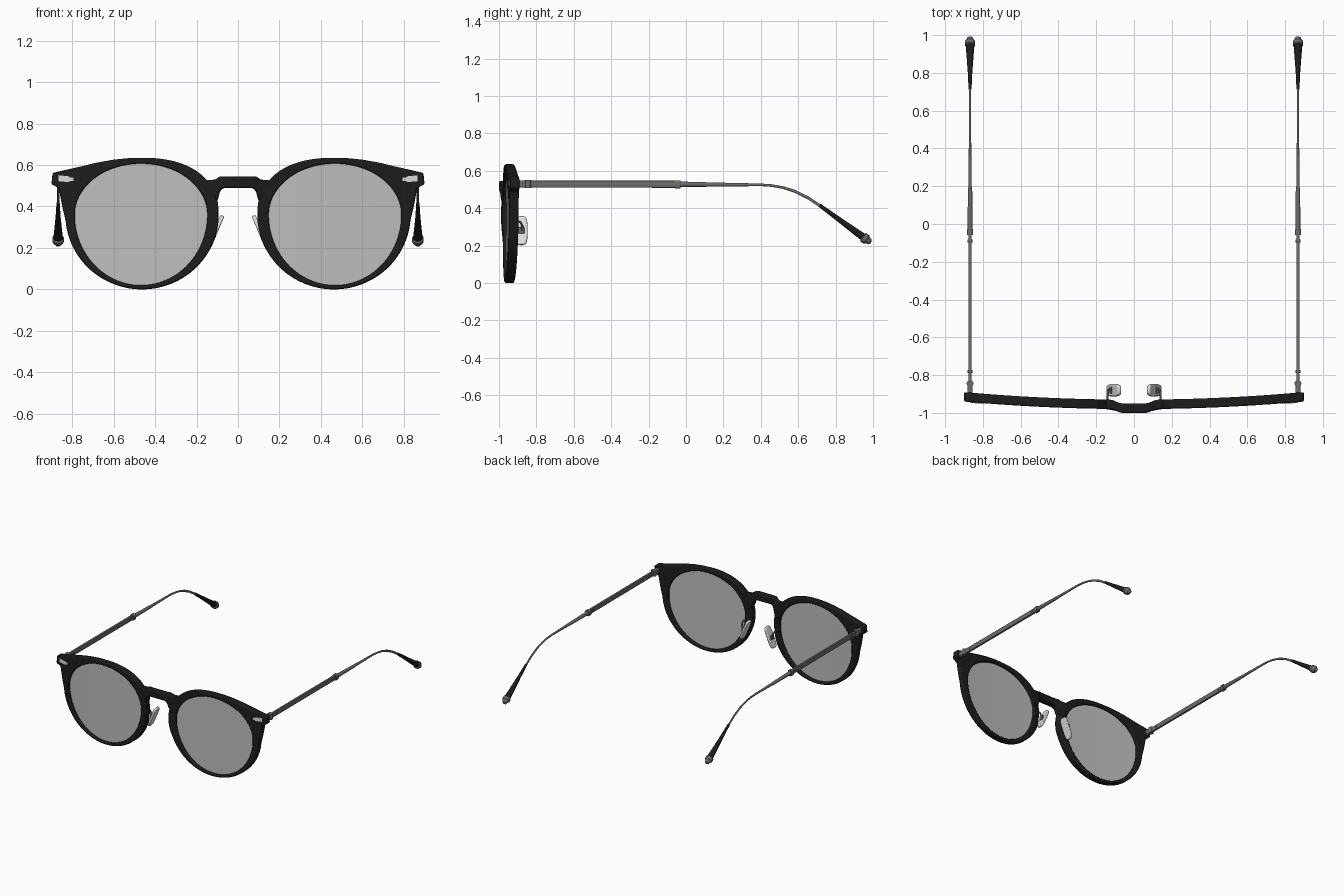
import bpy, bmesh, math
from mathutils import Vector

if "Cube" in bpy.data.objects:
    bpy.data.objects.remove(bpy.data.objects["Cube"])


def material(name, v, a=1.0):
    m = bpy.data.materials.new(name)
    m.diffuse_color = (v, v, v, a)
    m.use_nodes = True
    m.node_tree.nodes["Principled BSDF"].inputs["Base Color"].default_value = m.diffuse_color
    return m


BLACK = material("black_acetate", 0.012)
METAL = material("gunmetal", 0.15)
SILVER = material("silver", 0.72)
PAD = material("clear_pad", 0.72)
LENS = material("grey_lens", 0.52, 0.8)


def finish(name, bm, mat, mirror=True, bevel=0.0):
    bmesh.ops.recalc_face_normals(bm, faces=bm.faces)
    me = bpy.data.meshes.new(name)
    bm.to_mesh(me)
    bm.free()
    me.materials.append(mat)
    ob = bpy.data.objects.new(name, me)
    bpy.context.collection.objects.link(ob)
    bpy.ops.object.select_all(action='DESELECT')
    ob.select_set(True)
    bpy.context.view_layer.objects.active = ob
    bpy.ops.object.shade_smooth_by_angle(angle=math.radians(35))
    if bevel:
        b = ob.modifiers.new("bevel", 'BEVEL')
        b.width, b.segments = bevel, 2
        b.limit_method, b.angle_limit = 'ANGLE', math.radians(50)
    if mirror:
        ob.modifiers.new("mirror", 'MIRROR').use_mirror_merge = False
    return ob


def slab(name, pts, faces, front, back, mat, mirror=True, bevel=0.0):
    """Flat 2D faces given thickness between two surfaces."""
    bm = bmesh.new()
    vf = [bm.verts.new(front(*p)) for p in pts]
    vb = [bm.verts.new(back(*p)) for p in pts]
    edges = {(f[i - 1], f[i]) for f in faces for i in range(len(f))}
    for f in faces:
        bm.faces.new([vf[i] for i in f])
        bm.faces.new([vb[i] for i in reversed(f)])
    for a, b in edges:
        if (b, a) not in edges:
            bm.faces.new([vf[b], vf[a], vb[a], vb[b]])
    return finish(name, bm, mat, mirror, bevel)


def loft(name, path, mat, n=16, power=2.0):
    """Tube through (x, y, z, half width, half height) stations."""
    bm = bmesh.new()
    rings = []
    for i, (x, y, z, rx, rn) in enumerate(path):
        a, b = path[max(i - 1, 0)], path[min(i + 1, len(path) - 1)]
        t = Vector((0, b[1] - a[1], b[2] - a[2])).normalized()
        nrm = Vector((0, -t.z, t.y))
        ring = []
        for k in range(n):
            c, s = superpt(2 * math.pi * (k + 0.5) / n, power)
            ring.append(bm.verts.new(Vector((x + rx * c, y, z)) + nrm * rn * s))
        rings.append(ring)
    for r, q in zip(rings, rings[1:]):
        for k in range(n):
            bm.faces.new([r[k - 1], r[k], q[k], q[k - 1]])
    bm.faces.new(rings[0])
    bm.faces.new(rings[-1])
    return finish(name, bm, mat)


def superpt(t, p):
    c, s = math.cos(t), math.sin(t)
    return (math.copysign(abs(c) ** (2 / p), c), math.copysign(abs(s) ** (2 / p), s))


def box(name, c, size, mat, bevel=0.004):
    x, z, w, h = c[0], c[2], size[0] / 2, size[2] / 2
    pts = [(x - w, z - h), (x + w, z - h), (x + w, z + h), (x - w, z + h)]
    slab(name, pts, [(0, 1, 2, 3)], lambda u, v: (u, c[1] - size[1] / 2, v),
         lambda u, v: (u, c[1] + size[1] / 2, v), mat, True, bevel)


def cylinder(name, c, r, depth, axis, mat):
    bm = bmesh.new()
    bmesh.ops.create_cone(bm, cap_ends=True, segments=16, radius1=r, radius2=r, depth=depth)
    q = Vector((0, 0, 1)).rotation_difference(Vector(axis))
    for v in bm.verts:
        v.co = q @ v.co + Vector(c)
    finish(name, bm, mat)


# Wrapped surface of the front, with the bridge pushed forward
def face_y(x):
    k = min(max((0.13 - abs(x)) / 0.07, 0), 1)
    return -0.98 + 0.04 * (x / 0.9) ** 2 - 0.02 * k * k * (3 - 2 * k)


def at(d):
    return lambda x, z: (x, face_y(x) + d, z)


# Rim: outer outline with end piece, inner edge found along rays
CX, CZ, RX, RT, RB = 0.468, 0.36, 0.32, 0.247, 0.34
corner = [(0.463, 0.635), (0.53, 0.633), (0.6, 0.626), (0.68, 0.612), (0.75, 0.595),
          (0.895, 0.562), (0.9, 0.508), (0.864, 0.488), (0.854, 0.43), (0.842, 0.37)]
outer = []
for a, b in zip(corner, corner[1:]):
    outer += [(a[0] + (b[0] - a[0]) * i / 4, a[1] + (b[1] - a[1]) * i / 4) for i in range(4)]
for i in range(81):
    t = -0.08 - (1.5 * math.pi - 0.08) * i / 81
    upper = math.sin(t) > 0
    c, s = superpt(t, 2.3 if upper else 2)
    outer.append((0.463 + 0.37 * c, CZ + (0.275 if upper else 0.36) * s))
inner = []
for x, z in outer:
    dx, dz = x - CX, z - CZ
    k = 1 / math.hypot(dx / RX, dz / (RT if dz > 0 else RB))
    inner.append((CX + dx * k, CZ + dz * k))
n = len(outer)
slab("rim", outer + inner, [((i + 1) % n, i, n + i, n + (i + 1) % n) for i in range(n)],
     at(0), at(0.05), BLACK, True, 0.007)

# Keyhole bridge
half = [(0, .545, .49), (.03, .545, .49), (.065, .545, .49), (.078, .545, .483), (.088, .544, .468),
        (.095, .54, .44), (.11, .53, .41), (.13, .528, .41), (.15, .528, .42)]
cols = [(-x, a, b) for x, a, b in half[:0:-1]] + half
pts = [(x, a) for x, a, b in cols] + [(x, b) for x, a, b in cols]
m = len(cols)
slab("bridge", pts, [(i, i + 1, m + i + 1, m + i) for i in range(m - 1)],
     at(0), at(0.05), BLACK, False, 0.007)

# Lenses
m = 49
ts = [math.pi * (0.02 + 0.96 * i / (m - 1)) for i in range(m)]
pts = [(CX - (RX + .005) * math.cos(t), CZ + (RT + .005) * math.sin(t)) for t in ts]
pts += [(CX - (RX + .005) * math.cos(t), CZ - (RB + .005) * math.sin(t)) for t in ts]
slab("lens", pts, [(i, i + 1, m + i + 1, m + i) for i in range(m - 1)],
     at(0.018), at(0.03), LENS)

# Silver rivet plates on the end pieces
slab("rivet_plate", [(.812, .517), (.867, .522), (.867, .551), (.812, .545)], [(0, 1, 2, 3)],
     at(-0.004), at(0.004), SILVER)
slab("rivet_tab", [(.793, .522), (.812, .522), (.812, .541), (.793, .539)], [(0, 1, 2, 3)],
     at(-0.003), at(0.004), SILVER)

# Nose pads on bent wires
along = Vector((0.065, 0, -0.155)).normalized()
normal = Vector((-along.z, 0, along.x))
centre = Vector((0.108, -0.88, 0.28))


def pad_side(t):
    return lambda u, v: centre + Vector((0, u, 0)) + along * v + normal * t


pts = []
for i in range(28):
    c, s = superpt(2 * math.pi * i / 28, 3.5)
    pts.append((0.033 * c, 0.083 * s))
slab("nose_pad", pts, [tuple(range(28))], pad_side(-0.011), pad_side(0.009), PAD, True, 0.006)
loft("pad_arm", [(.14, -.94, .325, .006, .006), (.14, -.905, .333, .006, .006),
                 (.138, -.885, .325, .006, .006), (.133, -.875, .305, .006, .006),
                 (.126, -.877, .28, .006, .006)], METAL, 10)
box("pad_mount", (.123, -.88, .282), (.014, .034, .034), METAL)

# Hinges and screws
TX = 0.868
box("hinge_block", (TX, -.875, .53), (.026, .06, .036), METAL)
cylinder("hinge_barrel", (TX, -.845, .529), .018, .044, (0, 0, 1), METAL)
for y in (-.78, -.09):
    cylinder("temple_pin", (TX, y, .53), .008, .026, (1, 0, 0), METAL)

# Temples: flat bar, collar, thin wire, dark tip and end knob
loft("temple_bar", [(TX, -.9, .529, .009, .019), (TX, -.04, .528, .009, .019)], METAL, 16, 5)
loft("temple_collar", [(TX, -.058, .527, .017, .022), (TX, -.03, .527, .017, .022)], METAL, 16, 4)
loft("temple_wire", [(TX, -.035, .528, .013, .015), (TX, .17, .526, .012, .011),
                     (TX, .2, .526, .009, .0105), (TX, .4, .525, .007, .007),
                     (TX, .46, .521, .006, .007), (TX, .52, .51, .006, .007),
                     (TX, .58, .491, .006, .008), (TX, .65, .457, .006, .008),
                     (TX, .73, .404, .006, .008)], METAL)
loft("temple_tip", [(TX, .715, .415, .008, .010), (TX, .80, .353, .012, .013),
                    (TX, .88, .294, .018, .017), (TX, .955, .24, .024, .021)], BLACK)
knob = [(0, .02), (.006, .028), (.026, .028), (.033, .022), (.038, .019), (.05, .016), (.056, .007)]
loft("temple_knob", [(TX, .943 + d * .82, .248 - d * .57, r, r) for d, r in knob], METAL)
